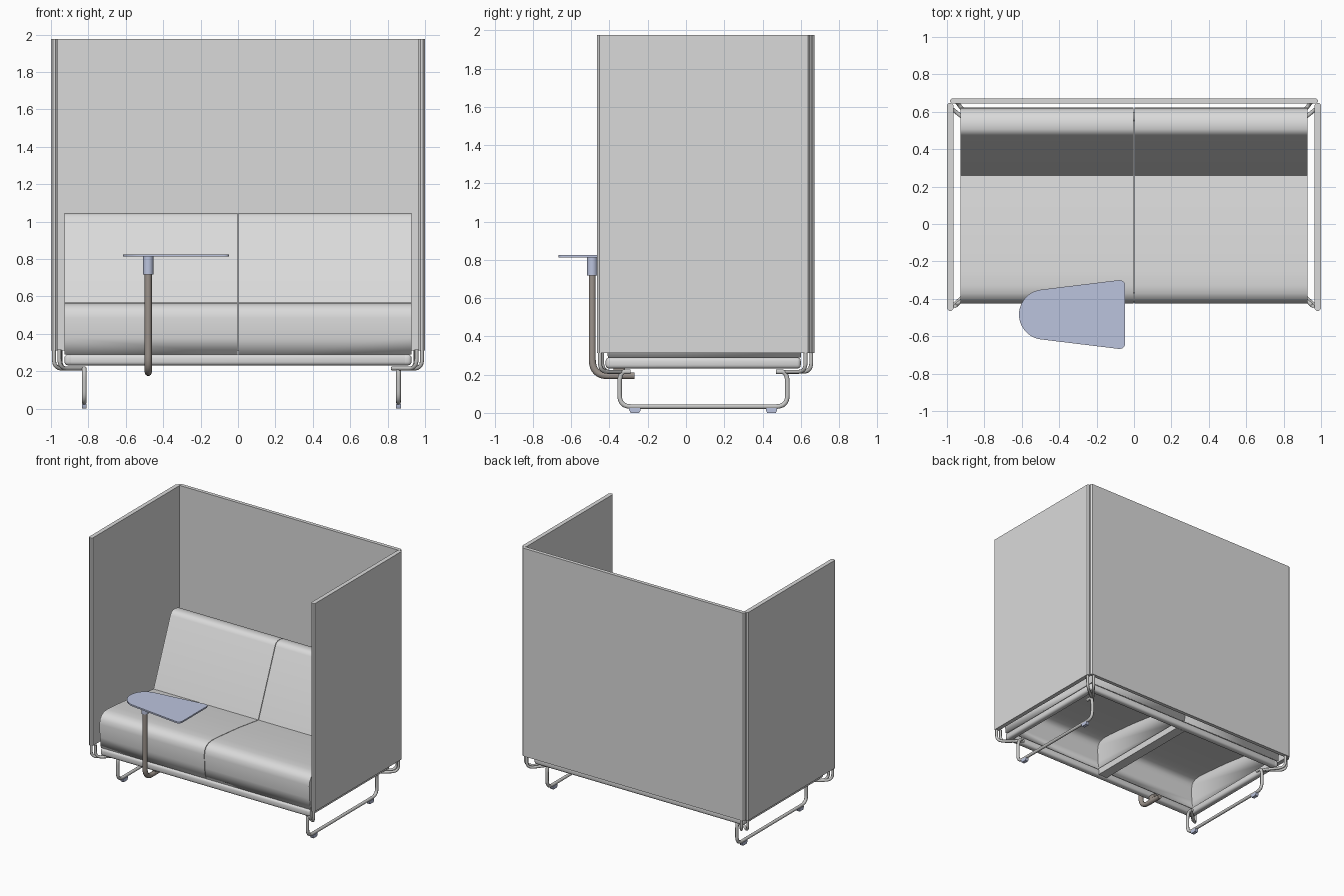
import bpy, bmesh, math
from mathutils import Vector

cube = bpy.data.objects.get("Cube")
if cube:
    bpy.data.objects.remove(cube, do_unlink=True)


def material(name, color):
    m = bpy.data.materials.new(name)
    m.diffuse_color = (*color, 1)
    m.use_nodes = True
    bsdf = next(n for n in m.node_tree.nodes if n.type == 'BSDF_PRINCIPLED')
    bsdf.inputs["Base Color"].default_value = (*color, 1)
    return m


fabric = material("light grey fabric", (0.70, 0.70, 0.70))
steel = material("grey steel", (0.58, 0.58, 0.57))
taupe = material("taupe metal", (0.33, 0.29, 0.26))
blue = material("pale blue laminate", (0.50, 0.55, 0.73))


def activate(ob):
    bpy.ops.object.select_all(action='DESELECT')
    ob.select_set(True)
    bpy.context.view_layer.objects.active = ob


def finish(name, bm, mat):
    bmesh.ops.recalc_face_normals(bm, faces=bm.faces)
    me = bpy.data.meshes.new(name)
    bm.to_mesh(me)
    bm.free()
    me.materials.append(mat)
    ob = bpy.data.objects.new(name, me)
    bpy.context.collection.objects.link(ob)
    activate(ob)
    bpy.ops.object.shade_smooth_by_angle(angle=math.radians(35))
    return ob


def box(name, lo, hi, mat, bevel=0, axes="xyz", segments=1):
    """Box between two corners; bevels the edges that run along the given axes."""
    bm = bmesh.new()
    bmesh.ops.create_cube(bm, size=1)
    for v in bm.verts:
        v.co = [lo[i] + (v.co[i] + 0.5) * (hi[i] - lo[i]) for i in range(3)]
    if bevel:
        chosen = []
        for e in bm.edges:
            d = e.verts[0].co - e.verts[1].co
            if "xyz"[max(range(3), key=lambda i: abs(d[i]))] in axes:
                chosen.append(e)
        bmesh.ops.bevel(bm, geom=chosen, offset=bevel, segments=segments,
                        profile=0.5, affect='EDGES')
    return finish(name, bm, mat)


def prism(name, points, shift, mat, open_bottom=False):
    """Extrude a closed outline of 3D points, if wanted without its underside."""
    bm = bmesh.new()
    face = bm.faces.new([bm.verts.new(p) for p in points])
    ext = bmesh.ops.extrude_face_region(bm, geom=[face])
    verts = [g for g in ext["geom"] if isinstance(g, bmesh.types.BMVert)]
    bmesh.ops.translate(bm, verts=verts, vec=shift)
    if open_bottom:
        low = min(v.co.z for v in bm.verts) + 0.001
        under = [f for f in bm.faces if all(v.co.z < low for v in f.verts)]
        bmesh.ops.delete(bm, geom=under, context='FACES_ONLY')
    return finish(name, bm, mat)


def cylinder(name, x, y, z0, z1, r, mat):
    bm = bmesh.new()
    bmesh.ops.create_cone(bm, cap_ends=True, segments=24, radius1=r, radius2=r, depth=z1 - z0)
    bmesh.ops.translate(bm, verts=bm.verts, vec=(x, y, (z0 + z1) / 2))
    return finish(name, bm, mat)


def rounded(points, r, steps=8):
    """Replace the inner corners of a path by smooth bends."""
    pts = [Vector(p) for p in points]
    out = [pts[0]]
    for before, p, after in zip(pts, pts[1:], pts[2:]):
        prev, nxt = before - p, after - p
        a = p + prev.normalized() * min(r, prev.length * 0.49)
        b = p + nxt.normalized() * min(r, nxt.length * 0.49)
        for s in range(steps + 1):
            t = s / steps
            out.append(a * (1 - t) ** 2 + p * 2 * t * (1 - t) + b * t * t)
    return out + [pts[-1]]


def tube(name, points, radius, bend, mat):
    path = rounded(points, bend)
    cu = bpy.data.curves.new(name, 'CURVE')
    cu.dimensions = '3D'
    cu.bevel_depth = radius
    cu.bevel_resolution = 3
    cu.use_fill_caps = True
    sp = cu.splines.new('POLY')
    sp.points.add(len(path) - 1)
    for pt, co in zip(sp.points, path):
        pt.co = (*co, 1)
    cu.materials.append(mat)
    ob = bpy.data.objects.new(name, cu)
    bpy.context.collection.objects.link(ob)
    activate(ob)
    bpy.ops.object.convert(target='MESH')
    bpy.ops.object.shade_smooth_by_angle(angle=math.radians(50))


# Tall privacy screens
LOW, TOP = 0.312, 1.976
box("back_screen", (-0.985, 0.643, LOW), (0.985, 0.672, TOP), fabric, 0.012, "z")

# Upholstery profile: upright rounded front, seat falling to the rear, sloping backrest
outline = [(-0.408, 0.29), (-0.421, 0.38), (-0.425, 0.485), (-0.418, 0.522),
           (-0.4, 0.547), (-0.37, 0.562), (-0.33, 0.567), (-0.26, 0.564),
           (0.0, 0.54), (0.258, 0.505), (0.47, 1.015), (0.483, 1.035),
           (0.505, 1.045), (0.54, 1.045), (0.575, 1.036), (0.602, 1.015),
           (0.617, 0.985), (0.622, 0.94), (0.62, 0.6), (0.6, 0.29)]

for side, s in (("right", -1), ("left", 1)):
    x0, x1 = sorted((s * 0.966, s * 1.0))
    box(side + "_screen", (x0, -0.464, LOW), (x1, 0.648, TOP), fabric, 0.011, "z")

    # Hollow upholstered shell, open underneath
    shell = prism(side + "_seat_and_backrest", [(s * 0.002, y, z) for y, z in outline],
                  (s * 0.926, 0, 0), fabric, open_bottom=True)
    wall = shell.modifiers.new("wall", 'SOLIDIFY')
    wall.thickness = 0.02
    wall.offset = -1

    # Bent brackets carrying the screens
    for place, starts, end in (
            ("front", ((0.984, -0.45), (0.955, -0.438)), (0.825, -0.31)),
            ("rear", ((0.984, 0.625), (0.95, 0.655)), (0.825, 0.495))):
        for i, (x, y) in enumerate(starts):
            tube(f"{side}_{place}_bracket_{i + 1}",
                 [(s * x, y, LOW + 0.005), (s * x, y, 0.215), (s * end[0], end[1], 0.215)],
                 0.0105, 0.055, steel)

    # Sled leg with floor pads
    lx = -0.822 if s < 0 else 0.858
    tube(side + "_sled_leg",
         [(lx, -0.29, 0.215), (lx, -0.347, 0.215), (lx, -0.347, 0.033),
          (lx, 0.53, 0.033), (lx, 0.53, 0.215), (lx, 0.47, 0.215)],
         0.0125, 0.06, steel)
    for place, y in (("front", -0.267), ("rear", 0.447)):
        pad = [(-0.022, 0), (0.022, 0), (0.03, 0.014), (0.03, 0.026),
               (-0.03, 0.026), (-0.03, 0.014)]
        prism(f"{side}_{place}_floor_pad", [(lx - 0.013, y + v, z) for v, z in pad],
              (0.026, 0, 0), blue)

    # End rail of the base
    x0, x1 = sorted((s * 0.875, s * 0.928))
    box(side + "_base_rail", (x0, -0.42, 0.232), (x1, 0.6, 0.29), fabric, 0.018, "xyz", 3)

# Base frame between the ends
box("front_base_rail", (-0.928, -0.42, 0.232), (0.928, -0.367, 0.29), fabric, 0.018, "xyz", 3)
box("rear_base_rail", (-0.928, 0.547, 0.232), (0.928, 0.6, 0.29), fabric, 0.018, "xyz", 3)
box("centre_beam", (-0.04, -0.37, 0.238), (0.04, 0.55, 0.29), fabric)

# Swivel table on a bent post
PX, PY = -0.48, -0.49
tube("table_post", [(PX, PY, 0.74), (PX, PY, 0.194), (PX, -0.27, 0.194)], 0.019, 0.085, taupe)
box("table_post_mount", (PX - 0.012, -0.38, 0.205), (PX + 0.012, -0.32, 0.24), taupe)
cylinder("table_socket", PX, PY, 0.717, 0.815, 0.027, blue)

# Table outline: half-round end flaring to a straight edge with rounded corners
wide = rounded([(-0.46, -0.347, 0.813), (-0.047, -0.296, 0.813),
                (-0.047, -0.672, 0.813), (-0.46, -0.621, 0.813)], 0.04)
arc = []
for i in range(21):
    a = math.radians(-97 - i * 166 / 20)
    arc.append(Vector((-0.481 + 0.134 * math.cos(a), -0.484 + 0.134 * math.sin(a), 0.813)))
prism("table_top", wide[1:-1] + arc, (0, 0, 0.012), blue)
